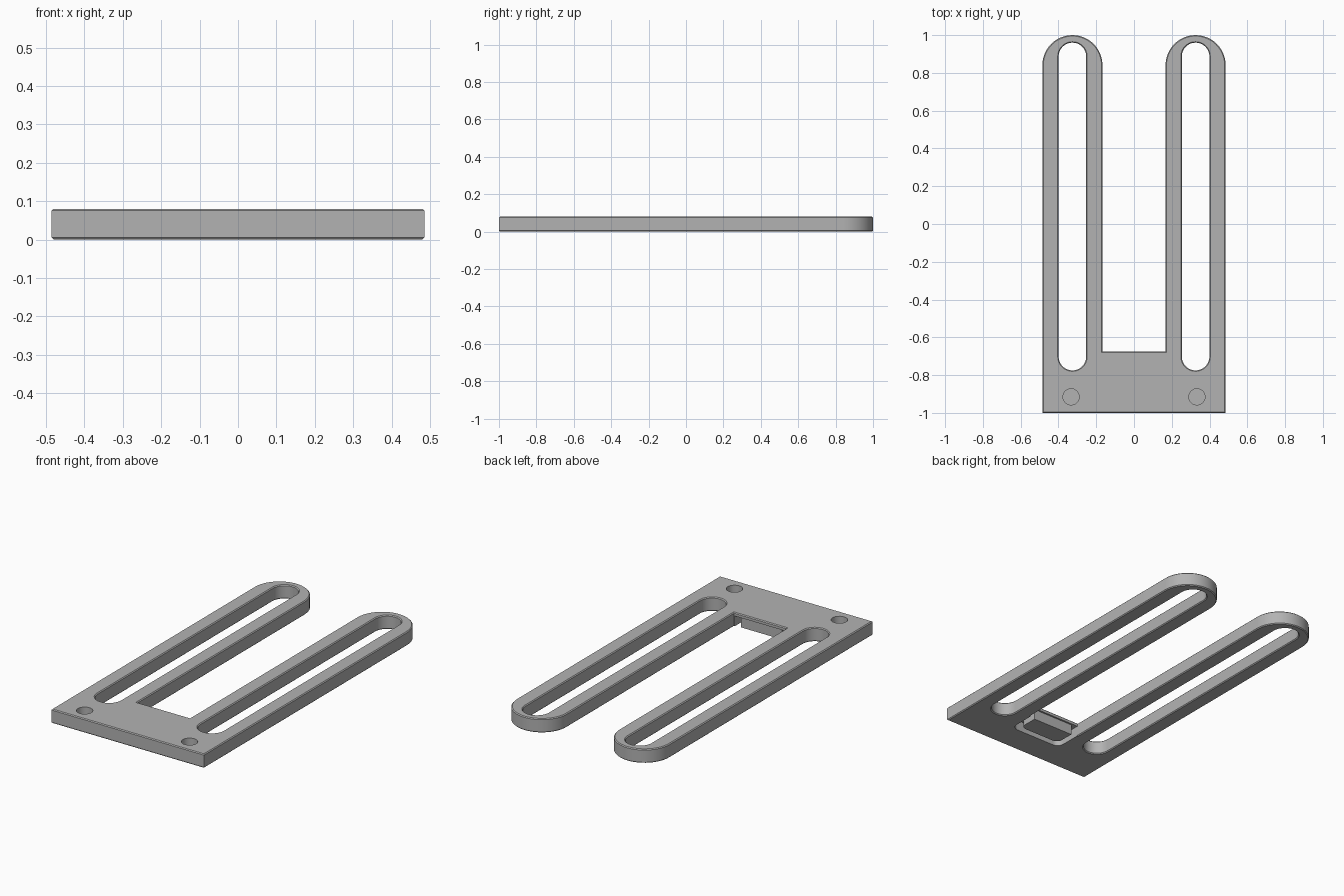
import bpy, bmesh, math
from mathutils import Vector

if "Cube" in bpy.data.objects:
    bpy.data.objects.remove(bpy.data.objects["Cube"], do_unlink=True)

HALF_W, GAP, THICK, CHAMFER = 0.485, 0.167, 0.08, 0.005
ARM_X = (HALF_W + GAP) / 2
ARM_R = (HALF_W - GAP) / 2

grey = bpy.data.materials.new("plain_grey")
grey.use_nodes = True
COLOUR = (0.45, 0.45, 0.45, 1)
grey.diffuse_color = COLOUR
grey.node_tree.nodes["Principled BSDF"].inputs["Base Color"].default_value = COLOUR


def arc(cx, cy, r, start, end, steps=24):
    """Points along an arc, angles in degrees."""
    angles = [math.radians(start + (end - start) * i / steps) for i in range(steps + 1)]
    return [(cx + r * math.cos(a), cy + r * math.sin(a)) for a in angles]


def prism(name, points, z0, z1):
    """Upright solid from a flat outline."""
    bm = bmesh.new()
    face = bm.faces.new([bm.verts.new((x, y, z0)) for x, y in points])
    top = bmesh.ops.extrude_face_region(bm, geom=[face])["geom"]
    bmesh.ops.translate(bm, vec=Vector((0, 0, z1 - z0)),
                        verts=[v for v in top if isinstance(v, bmesh.types.BMVert)])
    bmesh.ops.recalc_face_normals(bm, faces=bm.faces)
    mesh = bpy.data.meshes.new(name)
    bm.to_mesh(mesh)
    bm.free()
    mesh.materials.append(grey)
    obj = bpy.data.objects.new(name, mesh)
    bpy.context.collection.objects.link(obj)
    return obj


def rounded_front(half, front, back, r):
    """Outline with two rounded corners at the front and an open square back."""
    return (arc(-half + r, front + r, r, 180, 270, 8)
            + arc(half - r, front + r, r, 270, 360, 8)
            + [(half, back), (-half, back)])


# Forked plate outline with a long slot in each arm, chamfered all round
right_arm = arc(-ARM_X, 1 - ARM_R, ARM_R, 0, 180)
left_arm = arc(ARM_X, 1 - ARM_R, ARM_R, 0, 180)
outline = ([(-HALF_W, -1), (HALF_W, -1)] + left_arm
           + [(GAP, -0.675), (-GAP, -0.675)] + right_arm)
SLOT_R = 0.073
loops = [outline] + [arc(s * ARM_X, 0.96 - SLOT_R, SLOT_R, 0, 180)
                     + arc(s * ARM_X, -0.775 + SLOT_R, SLOT_R, 180, 360) for s in (-1, 1)]

curve = bpy.data.curves.new("plate_outline", "CURVE")
curve.dimensions, curve.fill_mode = "2D", "BOTH"
curve.extrude = THICK / 2 - CHAMFER
curve.bevel_depth, curve.bevel_resolution = CHAMFER, 0
curve.offset = -CHAMFER
for loop in loops:
    spline = curve.splines.new("POLY")
    spline.points.add(len(loop) - 1)
    for p, (x, y) in zip(spline.points, loop):
        p.co = (x, y, 0, 1)
    spline.use_cyclic_u = True
source = bpy.data.objects.new("plate_outline", curve)
bpy.context.collection.objects.link(source)
mesh = bpy.data.meshes.new_from_object(source.evaluated_get(bpy.context.evaluated_depsgraph_get()))
bpy.data.objects.remove(source, do_unlink=True)

bm = bmesh.new()
bm.from_mesh(mesh)
bmesh.ops.remove_doubles(bm, verts=bm.verts, dist=0.0002)
bmesh.ops.translate(bm, verts=bm.verts, vec=(0, 0, THICK / 2))
bmesh.ops.recalc_face_normals(bm, faces=bm.faces)
bm.to_mesh(mesh)
bm.free()
mesh.materials.clear()
mesh.materials.append(grey)
plate = bpy.data.objects.new("forked_plate", mesh)
bpy.context.collection.objects.link(plate)

# Blind screw holes and the underside recess
cutters = [prism("hole_cutter", arc(s * 0.333, -0.915, 0.043, 0, 345, 23), 0.03, 0.1)
           for s in (-1, 1)]
cutters.append(prism("recess_cutter", rounded_front(GAP - 0.002, -0.835, -0.6, 0.04), -0.02, 0.06))
for cutter in cutters:
    cut = plate.modifiers.new(cutter.name, "BOOLEAN")
    cut.operation, cut.solver, cut.object = "DIFFERENCE", "EXACT", cutter
bpy.context.view_layer.update()
result = bpy.data.meshes.new_from_object(
    plate.evaluated_get(bpy.context.evaluated_depsgraph_get()))
plate.modifiers.clear()
plate.data = result
for cutter in cutters:
    bpy.data.objects.remove(cutter, do_unlink=True)

# Tongue standing inside the recess
tongue = prism("recess_tongue", rounded_front(0.13, -0.8, -0.685, 0.035), 0, 0.062)

for obj in bpy.context.selected_objects:
    obj.select_set(False)
for obj in (plate, tongue):
    obj.select_set(True)
bpy.context.view_layer.objects.active = plate
bpy.ops.object.shade_smooth_by_angle(angle=math.radians(30))
